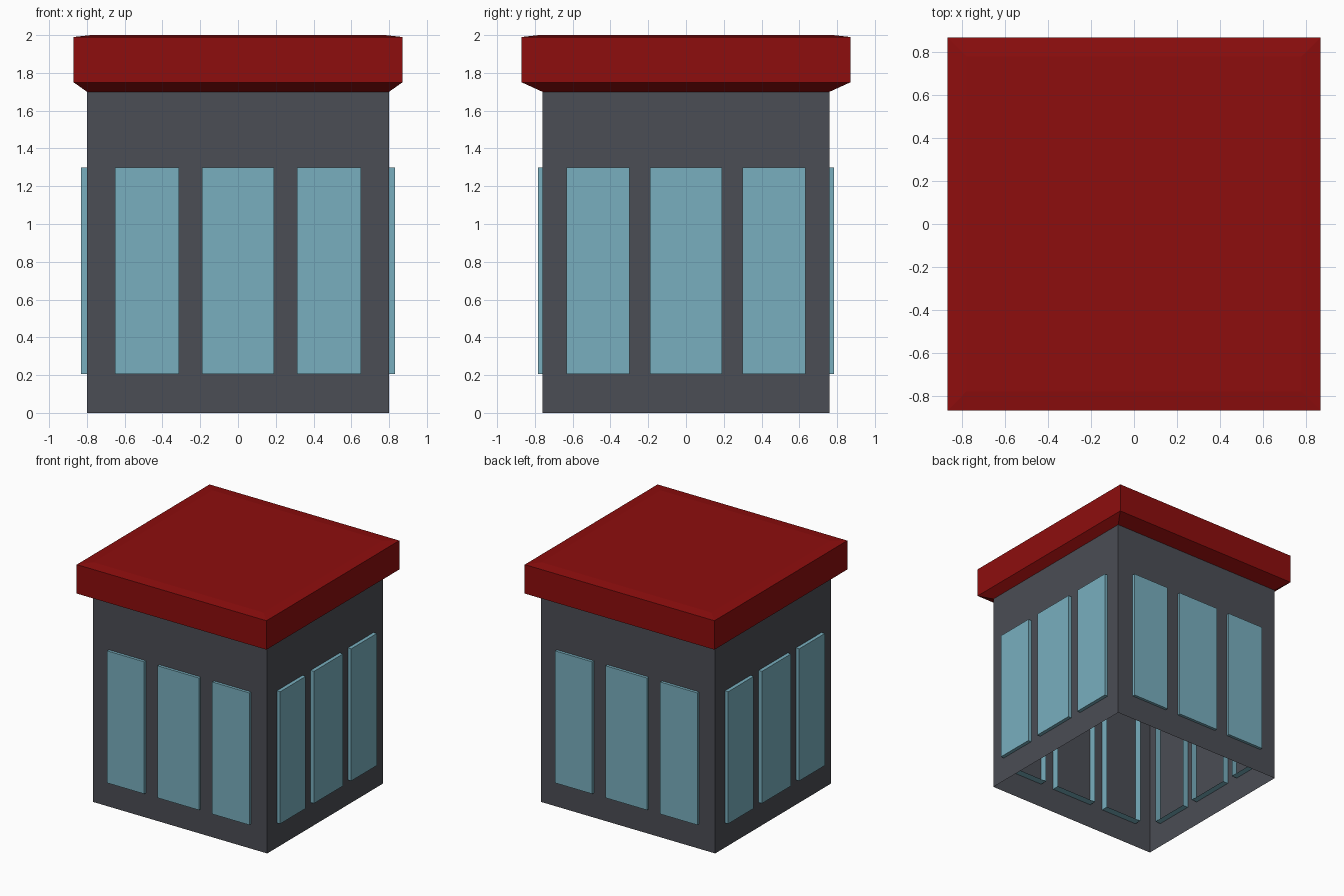
import bpy, bmesh

if "Cube" in bpy.data.objects:
    bpy.data.objects.remove(bpy.data.objects["Cube"])


def material(name, rgb):
    m = bpy.data.materials.new(name)
    m.diffuse_color = (*rgb, 1)
    m.use_nodes = True
    m.node_tree.nodes["Principled BSDF"].inputs["Base Color"].default_value = m.diffuse_color
    return m


def build(name, bm, mat):
    bmesh.ops.recalc_face_normals(bm, faces=bm.faces)
    me = bpy.data.meshes.new(name)
    bm.to_mesh(me)
    bm.free()
    me.materials.append(mat)
    ob = bpy.data.objects.new(name, me)
    bpy.context.collection.objects.link(ob)
    return ob


def shell(name, rings, mat, cap):
    """Stack of rectangles (half x, half y, z) joined by walls, optional top."""
    bm = bmesh.new()
    loops = [[bm.verts.new((sx * x, sy * y, z))
              for sx, sy in ((-1, -1), (1, -1), (1, 1), (-1, 1))]
             for x, y, z in rings]
    for a, b in zip(loops, loops[1:]):
        for i in range(4):
            j = (i + 1) % 4
            bm.faces.new((a[i], a[j], b[j], b[i]))
    if cap:
        bm.faces.new(loops[-1])
    return build(name, bm, mat)


def window(name, axis, side, span, outer, inner):
    """Shallow glass box through the wall, open towards the inside."""
    bm = bmesh.new()

    def ring(depth):
        corners = ((span[0], Z0), (span[1], Z0), (span[1], Z1), (span[0], Z1))
        return [bm.verts.new((u, side * depth, z) if axis == 'y'
                             else (side * depth, u, z)) for u, z in corners]

    a, b = ring(outer), ring(inner)
    pane = bm.faces.new(a)
    for i in range(4):
        j = (i + 1) % 4
        bm.faces.new((a[j], a[i], b[i], b[j]))
    ob_bm = bm
    ob = build(name, ob_bm, glass)
    # make the pane face outwards
    k = 1 if axis == 'y' else 0
    if ob.data.polygons[0].normal[k] * side < 0:
        ob.data.flip_normals()
    return ob


grey = material("wall_grey", (0.07, 0.075, 0.09))
red = material("roof_red", (0.27, 0.004, 0.004))
glass = material("window_blue", (0.19, 0.43, 0.52))

BX, BY, R = 0.80, 0.76, 0.87
Z0, Z1 = 0.205, 1.30

# Walls, open at the bottom
shell("walls", [(BX, BY, 0), (BX, BY, 1.70)], grey, False)

# Roof: flared underside, fascia and very slightly raised top
shell("roof", [(BX, BY, 1.70), (R, R, 1.75), (R, R, 1.99), (0.78, 0.78, 2.0)],
      red, True)

# Three windows on every side
front_spans = [(-0.652, -0.312), (-0.19, 0.19), (0.312, 0.652)]
side_spans = [(-0.633, -0.298), (-0.19, 0.19), (0.298, 0.633)]
for side, label in ((-1, "front"), (1, "back")):
    for i, s in enumerate(front_spans):
        window(f"{label}_window_{i + 1}", 'y', side, s, 0.783, 0.70)
for side, label in ((-1, "left"), (1, "right")):
    for i, s in enumerate(side_spans):
        window(f"{label}_window_{i + 1}", 'x', side, s, 0.83, 0.75)
